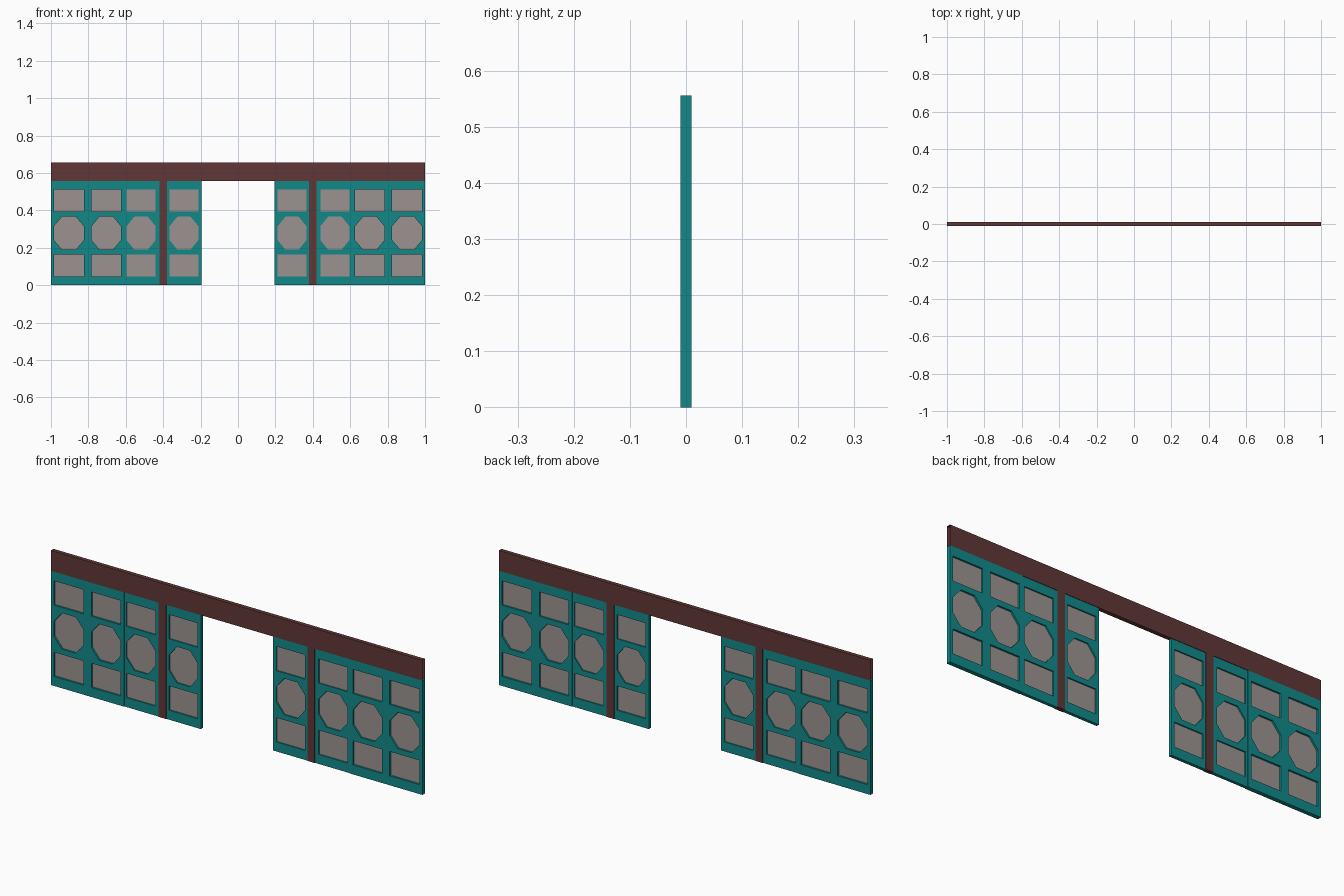
import bpy, bmesh, math

if "Cube" in bpy.data.objects:
    bpy.data.objects.remove(bpy.data.objects["Cube"])

ZTOP = 0.556          # panel height / underside of the header
T = 0.01              # half thickness of the wall


def material(name, rgb):
    m = bpy.data.materials.new(name)
    m.diffuse_color = (*rgb, 1)
    m.use_nodes = True
    m.node_tree.nodes["Principled BSDF"].inputs["Base Color"].default_value = m.diffuse_color
    return m


teal = material("teal_paint", (0.006, 0.25, 0.25))
grey = material("grey_pane", (0.33, 0.29, 0.28))
brown = material("dark_brown_wood", (0.12, 0.038, 0.038))


def add_object(name, bm, mat):
    me = bpy.data.meshes.new(name)
    bm.to_mesh(me)
    bm.free()
    me.materials.append(mat)
    ob = bpy.data.objects.new(name, me)
    bpy.context.collection.objects.link(ob)
    return ob


def box(name, x0, x1, y0, y1, z0, z1, mat, open_ends=False):
    bm = bmesh.new()
    bmesh.ops.create_cube(bm, size=1)
    for v in bm.verts:
        v.co.x = x1 if v.co.x > 0 else x0
        v.co.y = y1 if v.co.y > 0 else y0
        v.co.z = z1 if v.co.z > 0 else z0
    if open_ends:
        bm.normal_update()
        ends = [f for f in bm.faces if abs(f.normal.x) > 0.9]
        bmesh.ops.delete(bm, geom=ends, context='FACES_ONLY')
    return add_object(name, bm, mat)


def rect(x0, x1, z0, z1):
    return [(x0, z0), (x1, z0), (x1, z1), (x0, z1)]


def octagon(x0, x1, z0, z1):
    a, b = (x1 - x0) * 0.27, (z1 - z0) * 0.29
    return [(x0 + a, z0), (x1 - a, z0), (x1, z0 + b), (x1, z1 - b),
            (x1 - a, z1), (x0 + a, z1), (x0, z1 - b), (x0, z0 + b)]


def frame(name, loops, half, mat):
    """Outer outline plus hole outlines, filled and extruded along y."""
    cu = bpy.data.curves.new(name, 'CURVE')
    cu.dimensions = '2D'
    cu.fill_mode = 'BOTH'
    cu.extrude = half
    for pts in loops:
        sp = cu.splines.new('POLY')
        sp.points.add(len(pts) - 1)
        for p, (x, z) in zip(sp.points, pts):
            p.co = (x, z, 0, 1)
        sp.use_cyclic_u = True
    tmp = bpy.data.objects.new(name + "_outline", cu)
    me = bpy.data.meshes.new_from_object(tmp)
    bm = bmesh.new()
    bm.from_mesh(me)
    for v in bm.verts:
        x, z, d = v.co
        v.co = (x, -d, z)
    bmesh.ops.remove_doubles(bm, verts=bm.verts, dist=1e-5)
    bmesh.ops.recalc_face_normals(bm, faces=bm.faces)
    for f in bm.faces:
        f.smooth = False
    bpy.data.objects.remove(tmp)
    bpy.data.meshes.remove(me)
    bpy.data.curves.remove(cu)
    return add_object(name, bm, mat)


# Sections of one half: name, x range, half thickness, window x ranges
SECTIONS = [
    ("door_panel", 0.195, 0.38, 0.0075, [(0.212, 0.366)]),
    ("inner_panel", 0.42, 0.606, 0.0075, [(0.44, 0.596)]),
    ("outer_panel", 0.606, 1.0, T, [(0.626, 0.783), (0.824, 0.984)]),
]

for side, s in (("left", -1), ("right", 1)):
    for name, x0, x1, half, windows in SECTIONS:
        a, b = sorted((s * x0, s * x1))
        loops = [rect(a, b, 0, ZTOP)]
        for w in windows:
            wa, wb = sorted((s * w[0], s * w[1]))
            loops += [rect(wa, wb, 0.046, 0.164),
                      octagon(wa, wb, 0.19, 0.366),
                      rect(wa, wb, 0.393, 0.511)]
        frame(f"{side}_{name}", loops, half, teal)
        # Thin pane sheet in the middle of the frame
        box(f"{side}_{name}_pane", a + 0.005, b - 0.005, -0.001, 0.001,
            0.02, ZTOP - 0.02, grey)
    # Post
    a, b = sorted((s * 0.38, s * 0.42))
    box(f"{side}_post", a, b, -T, T, 0, ZTOP, brown)

# Header beam, open at both ends
box("header_beam", -1, 1, -T, T, ZTOP, 0.655, brown, open_ends=True)
